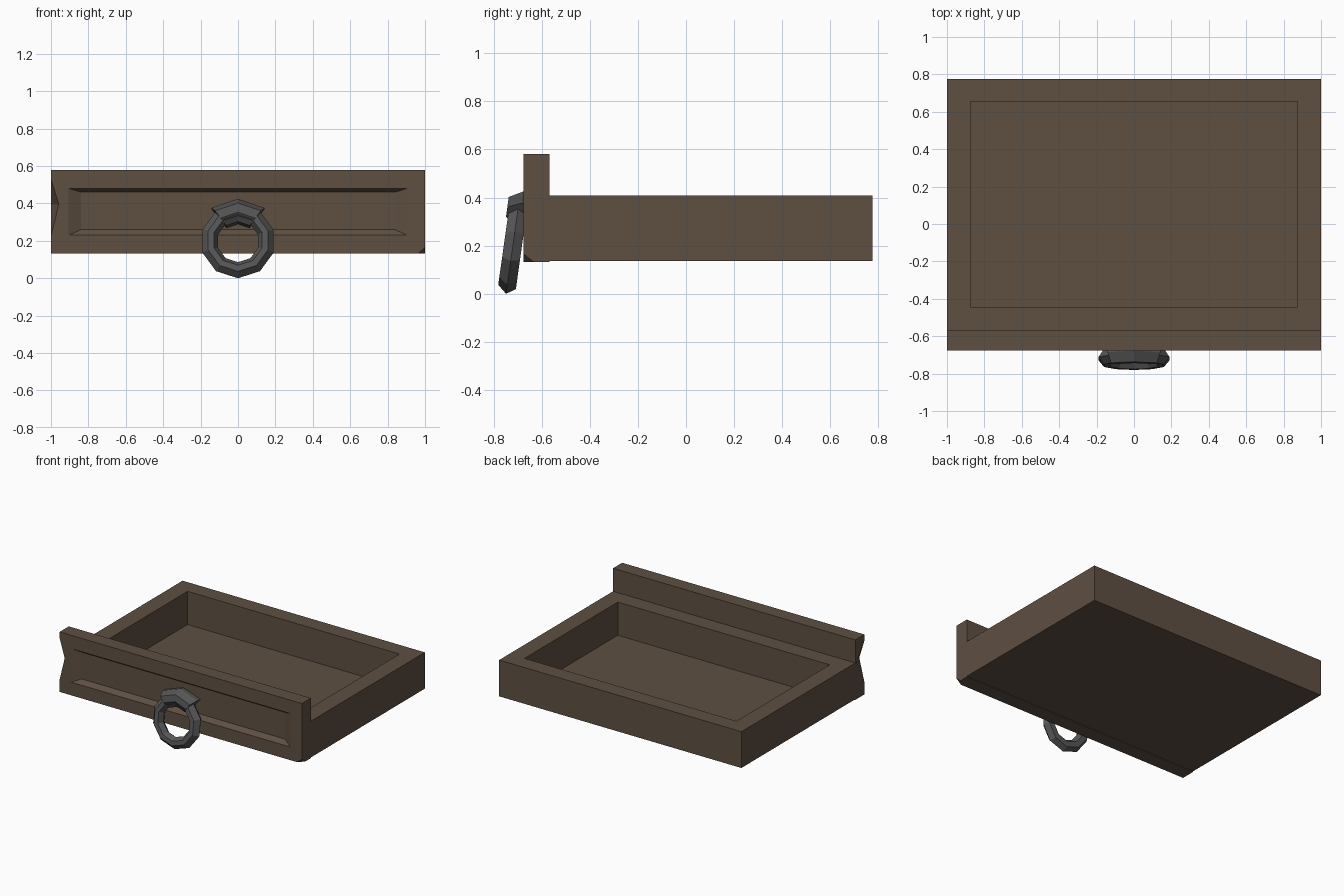
import bpy, bmesh, math
from mathutils import Matrix, Vector

if "Cube" in bpy.data.objects:
    bpy.data.objects.remove(bpy.data.objects["Cube"])


def material(name, rgb):
    m = bpy.data.materials.new(name)
    m.diffuse_color = (*rgb, 1)
    m.use_nodes = True
    m.node_tree.nodes["Principled BSDF"].inputs["Base Color"].default_value = m.diffuse_color
    return m


WOOD = material("dark_wood", (0.112, 0.079, 0.055))
IRON = material("dark_iron", (0.095, 0.095, 0.095))


def finish(name, bm, mat):
    bmesh.ops.recalc_face_normals(bm, faces=bm.faces)
    me = bpy.data.meshes.new(name)
    bm.to_mesh(me)
    bm.free()
    me.materials.append(mat)
    ob = bpy.data.objects.new(name, me)
    bpy.context.collection.objects.link(ob)
    return ob


def skin(name, rings, mat, closed=False):
    """Join successive point rings with quads, capping the ends if open."""
    bm = bmesh.new()
    vs = [[bm.verts.new(p) for p in r] for r in rings]
    pairs = list(zip(vs, vs[1:])) + ([(vs[-1], vs[0])] if closed else [])
    for a, b in pairs:
        for i in range(len(a)):
            j = (i + 1) % len(a)
            bm.faces.new((a[i], a[j], b[j], b[i]))
    if not closed:
        bm.faces.new(vs[0])
        bm.faces.new(vs[-1])
    return finish(name, bm, mat)


def rect_xy(x, y0, y1, z):
    return [(-x, y0, z), (x, y0, z), (x, y1, z), (-x, y1, z)]


def rect_xz(x, z0, z1, y):
    return [(-x, y, z0), (x, y, z0), (x, y, z1), (-x, y, z1)]


def cut(ob, points):
    """Cut the convex hull of the points out of an object."""
    bm = bmesh.new()
    for p in points:
        bm.verts.new(p)
    bmesh.ops.convex_hull(bm, input=bm.verts)
    cutter = finish("cutter", bm, WOOD)
    cutter.hide_render = True
    mod = ob.modifiers.new("cut", 'BOOLEAN')
    mod.operation = 'DIFFERENCE'
    mod.solver = 'EXACT'
    mod.object = cutter
    bpy.context.view_layer.update()
    me = bpy.data.meshes.new_from_object(ob.evaluated_get(bpy.context.evaluated_depsgraph_get()))
    ob.modifiers.clear()
    ob.data = me
    bpy.data.objects.remove(cutter)


# Drawer tray with its cavity
skin("drawer_tray", [rect_xy(1, -0.57, 0.775, 0.137), rect_xy(1, -0.57, 0.775, 0.408),
                     rect_xy(0.875, -0.445, 0.655, 0.408), rect_xy(0.875, -0.445, 0.655, 0.16)], WOOD)

# Front panel with bevelled recess
panel = skin("front_panel", [rect_xz(1, 0.132, 0.58, -0.568), rect_xz(1, 0.132, 0.58, -0.675),
                             rect_xz(0.905, 0.23, 0.48, -0.675), rect_xz(0.84, 0.26, 0.46, -0.645)], WOOD)

# Worn notch on the left edge, chipped lower right corner
tri = [(-0.575, 0.395), (-0.78, 0.675), (-0.78, 0.045)]
cut(panel, [(x, y, z) for x in (-1, -1.1) for y, z in tri] + [(-0.914, -0.78, 0.395)])
cut(panel, [(1.02, -0.7, 0.11), (0.915, -0.7, 0.11), (1.02, -0.582, 0.11), (1.02, -0.7, 0.202)])

# Tilted ring pull and its clasp, swept around a shared centre
TILT = Matrix.Translation((0, -0.72, 0.198)) @ Matrix.Rotation(math.radians(-8), 4, 'X')


def sweep(name, section, angles, closed):
    rings = [[TILT @ Vector((r * math.sin(a), y, r * math.cos(a))) for r, y in section]
             for a in map(math.radians, angles)]
    return skin(name, rings, IRON, closed)


sweep("ring_pull", [(0.2, 0), (0.168, -0.0375), (0.135, -0.0375),
                    (0.113, 0), (0.135, 0.0375), (0.175, 0.0375)],
      [18 * 2 * i for i in range(10)], True)
sweep("ring_clasp", [(0.2, -0.045), (0.23, 0.01), (0.23, 0.05),
                     (0.1, 0.05), (0.105, -0.01), (0.15, -0.045)],
      [-38, 0, 38], False)
